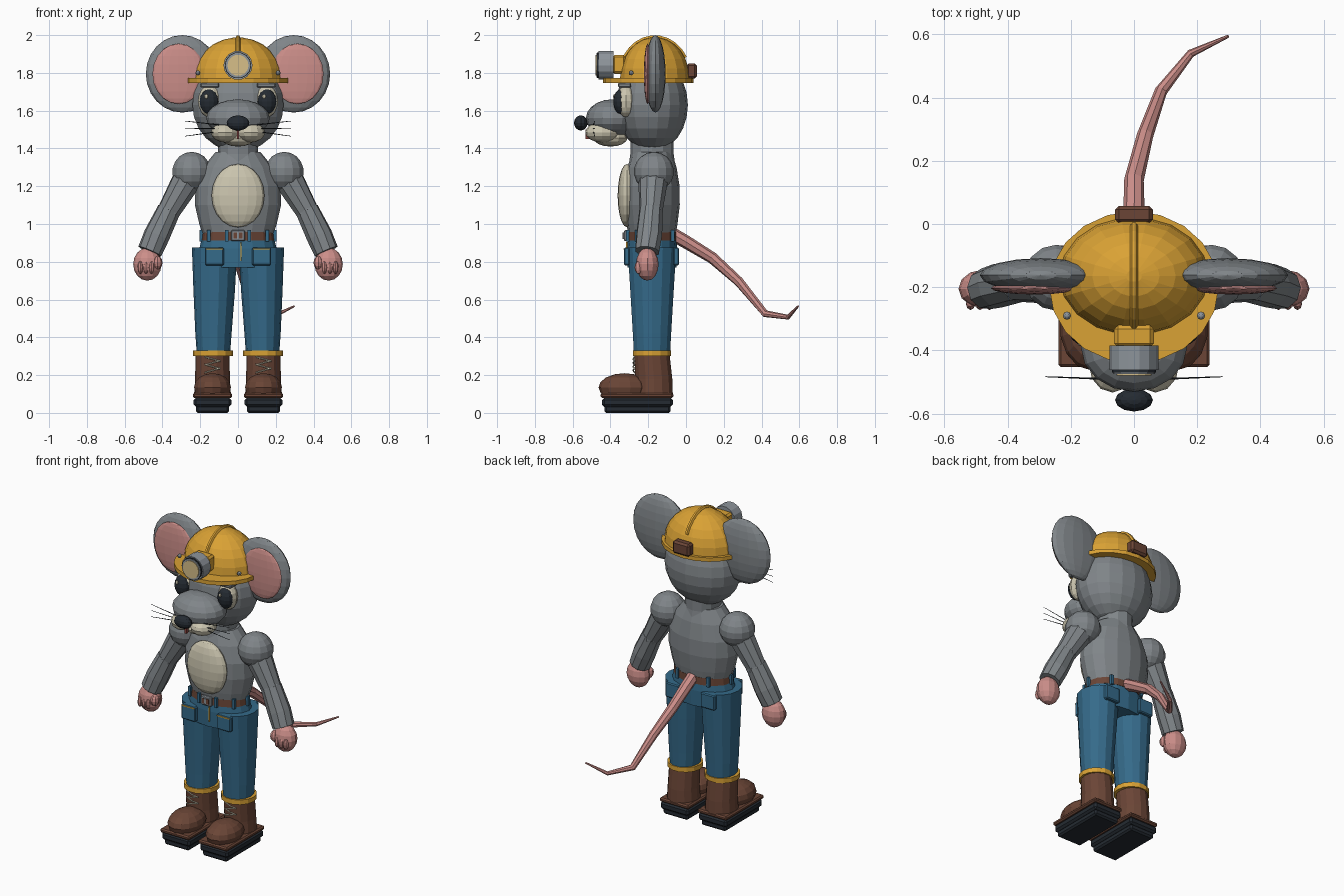
import bpy, bmesh, math
from mathutils import Vector, Matrix

COLORS = {
    "fur grey": (0.215, 0.235, 0.25), "skin pink": (0.60, 0.27, 0.25),
    "cream": (0.60, 0.56, 0.43), "helmet amber": (0.70, 0.36, 0.035),
    "leather brown": (0.145, 0.06, 0.037), "denim blue": (0.035, 0.145, 0.255),
    "rubber black": (0.018, 0.024, 0.032), "steel grey": (0.27, 0.30, 0.33),
    "lens yellow": (0.68, 0.52, 0.25), "mouth red": (0.25, 0.06, 0.05),
}
MATS = {}
for n, c in COLORS.items():
    MATS[n] = bpy.data.materials.new(n)
    MATS[n].diffuse_color = (*c, 1)
FUR, PINK, CREAM, AMBER, BROWN, BLUE, BLACK, STEEL, LENS, RED = COLORS
CY = -0.18  # body centre line in y


def finish(bm, name, mat):
    bmesh.ops.recalc_face_normals(bm, faces=bm.faces)
    me = bpy.data.meshes.new(name)
    bm.to_mesh(me)
    bm.free()
    me.materials.append(MATS[mat])
    ob = bpy.data.objects.new(name, me)
    bpy.context.collection.objects.link(ob)
    return ob


def ball(name, mat, loc, r, seg=14, rings=9):
    bm = bmesh.new()
    bmesh.ops.create_uvsphere(bm, u_segments=seg, v_segments=rings, radius=1,
                              matrix=Matrix.Translation(loc) @ Matrix.Diagonal((*r, 1)))
    return finish(bm, name, mat)


def box(name, mat, loc, size, bevel=0.0, rot=(0, 0, 0)):
    bm = bmesh.new()
    bmesh.ops.create_cube(bm, size=1, matrix=Matrix.Diagonal((*size, 1)))
    if bevel:
        bmesh.ops.bevel(bm, geom=bm.edges[:], offset=bevel, segments=1, affect='EDGES')
    ob = finish(bm, name, mat)
    ob.location, ob.rotation_euler = loc, rot
    return ob


def skin(bm, rings):
    """Bridge vertex loops and cap both ends."""
    loops = [[bm.verts.new(p) for p in ring] for ring in rings]
    n = len(loops[0])
    for a, b in zip(loops, loops[1:]):
        for i in range(n):
            bm.faces.new((a[i], a[(i + 1) % n], b[(i + 1) % n], b[i]))
    bm.faces.new(loops[0])
    bm.faces.new(loops[-1])


def loft(name, mat, sections, n=14):
    """Stack of horizontal ellipses: (x, y, z, rx, ry)."""
    bm = bmesh.new()
    skin(bm, [[(x + rx * math.cos(2 * math.pi * i / n), y + ry * math.sin(2 * math.pi * i / n), z)
               for i in range(n)] for x, y, z, rx, ry in sections])
    return finish(bm, name, mat)


def tube(name, mat, path, n=8):
    """Round sections along a path: (x, y, z, radius)."""
    bm = bmesh.new()
    pts = [Vector(p[:3]) for p in path]
    rings = []
    for k, p in enumerate(pts):
        d = pts[min(k + 1, len(pts) - 1)] - pts[max(k - 1, 0)]
        q = d.to_track_quat('Z', 'Y')
        rings.append([p + q @ Vector((path[k][3] * math.cos(2 * math.pi * i / n),
                                      path[k][3] * math.sin(2 * math.pi * i / n), 0))
                      for i in range(n)])
    skin(bm, rings)
    return finish(bm, name, mat)


# Head and face
ball("head", FUR, (0, CY, 1.63), (0.245, 0.19, 0.247), 18, 12)
ball("muzzle", FUR, (0, -0.39, 1.56), (0.168, 0.14, 0.10), 16, 10)
ball("nose", BLACK, (0, -0.557, 1.535), (0.06, 0.036, 0.04), 12, 8)
ball("chin", CREAM, (0, -0.40, 1.455), (0.09, 0.09, 0.045), 12, 8)
box("mouth", RED, (0, -0.522, 1.475), (0.012, 0.02, 0.05))

# Helmet
dome = [(0, -0.165, 1.75, 0.236, 0.187)]
for k in range(7):
    a = math.radians(k * 14)
    dome.append((0, -0.165, 1.77 + 0.218 * math.sin(a), 0.236 * math.cos(a), 0.187 * math.cos(a)))
loft("helmet_dome", AMBER, dome, 18)
loft("helmet_brim", AMBER, [(0, -0.2, 1.747, 0.268, 0.24), (0, -0.2, 1.772, 0.268, 0.24)], 20)
arc = [math.radians(a) for a in range(20, 151, 13)]
tube("helmet_ridge", AMBER, [(0, -0.165 - 0.185 * math.cos(a), 1.772 + 0.217 * math.sin(a), 0.012)
                             for a in arc], 6)
box("lamp_bracket", AMBER, (0, -0.355, 1.845), (0.125, 0.07, 0.10), 0.012)
for name, mat, r, y0, y1 in (("lamp_housing", STEEL, 0.077, -0.385, -0.462),
                             ("lamp_bezel", BLACK, 0.07, -0.46, -0.470),
                             ("lamp_rim", STEEL, 0.066, -0.465, -0.474),
                             ("lamp_lens", LENS, 0.056, -0.47, -0.479)):
    tube(name, mat, [(0, y0, 1.84, r), (0, y1, 1.84, r)], 14)
box("battery_pack", BROWN, (0, 0.03, 1.81), (0.12, 0.055, 0.08), 0.012)

# Neck, torso, belly
loft("neck", FUR, [(0, CY, 1.30, 0.125, 0.125), (0, CY, 1.37, 0.106, 0.115),
                   (0, CY, 1.45, 0.106, 0.115)], 12)
loft("torso", FUR, [(0, CY, 0.92, 0.178, 0.122), (0, CY, 1.0, 0.205, 0.135),
                    (0, CY, 1.10, 0.228, 0.147), (0, CY, 1.20, 0.225, 0.146),
                    (0, CY, 1.30, 0.185, 0.13), (0, CY, 1.38, 0.12, 0.105)], 16)
ball("belly_patch", CREAM, (0, -0.312, 1.15), (0.14, 0.05, 0.168), 16, 10)

# Trousers and belt
loft("trouser_hips", BLUE, [(0, CY, 0.77, 0.2, 0.13), (0, CY, 0.87, 0.205, 0.133),
                            (0, CY, 0.925, 0.19, 0.128)], 16)
loft("belt", BROWN, [(0, CY, 0.913, 0.193, 0.132), (0, CY, 0.958, 0.188, 0.13)], 16)
box("buckle", STEEL, (0, -0.318, 0.938), (0.074, 0.02, 0.058), 0.005)
box("buckle_inset", BROWN, (0, -0.328, 0.938), (0.046, 0.008, 0.032))
box("buckle_pin", STEEL, (0, -0.331, 0.938), (0.012, 0.008, 0.034))
box("fly_stitch", AMBER, (0.015, -0.313, 0.855), (0.006, 0.008, 0.10))

# Tail
tube("tail", PINK, [(0, -0.07, 0.945, 0.036), (0, 0.0, 0.905, 0.035), (0, 0.14, 0.82, 0.031),
                    (0.035, 0.28, 0.695, 0.026), (0.085, 0.42, 0.525, 0.02),
                    (0.18, 0.54, 0.507, 0.013), (0.298, 0.594, 0.565, 0.005)], 8)

for s, side in ((1, "left"), (-1, "right")):
    # Ears
    ball(f"ear_{side}", FUR, (s * 0.295, -0.162, 1.795), (0.193, 0.054, 0.205), 16, 12)
    ball(f"inner_ear_{side}", PINK, (s * 0.315, -0.203, 1.795), (0.138, 0.02, 0.16), 16, 10)
    # Eyes, brows and cheeks
    ball(f"eye_white_{side}", CREAM, (s * 0.15, -0.317, 1.65), (0.062, 0.05, 0.085), 12, 8)
    ball(f"eye_{side}", BLACK, (s * 0.153, -0.345, 1.648), (0.05, 0.04, 0.066), 12, 8)
    ball(f"eye_glint_{side}", CREAM, (s * 0.153 - 0.015, -0.38, 1.675), (0.01, 0.006, 0.012), 8, 6)
    box(f"brow_{side}", FUR, (s * 0.15, -0.325, 1.735), (0.10, 0.07, 0.026), 0.006)
    ball(f"cheek_{side}", CREAM, (s * 0.068, -0.445, 1.485), (0.075, 0.088, 0.053), 12, 8)
    # Whiskers
    for k, (z0, z1) in enumerate(((1.525, 1.545), (1.505, 1.505), (1.49, 1.465))):
        tube(f"whisker_{side}_{k}", BLACK, [(s * 0.10, -0.49, z0, 0.003),
                                           (s * 0.28, -0.483, z1, 0.0015)], 4)
    # Helmet rivets
    ball(f"rivet_{side}", STEEL, (s * 0.212, -0.29, 1.80), (0.013, 0.013, 0.013), 8, 6)
    # Arms
    ball(f"shoulder_{side}", FUR, (s * 0.245, -0.17, 1.277), (0.105, 0.106, 0.105), 14, 9)
    tube(f"upper_arm_{side}", FUR, [(s * 0.255, -0.172, 1.26, 0.082),
                                    (s * 0.365, -0.185, 1.07, 0.062)], 10)
    ball(f"elbow_{side}", FUR, (s * 0.368, -0.185, 1.065), (0.063, 0.063, 0.063), 10, 7)
    tube(f"forearm_{side}", FUR, [(s * 0.365, -0.185, 1.075, 0.063),
                                  (s * 0.43, -0.195, 0.94, 0.07),
                                  (s * 0.467, -0.205, 0.855, 0.066)], 10)
    # Hands
    ball(f"hand_{side}", PINK, (s * 0.48, -0.205, 0.787), (0.075, 0.06, 0.087), 12, 8)
    for k in range(3):
        ball(f"finger_{side}_{k}", PINK, (s * (0.457 + 0.03 * k), -0.252, 0.77),
             (0.015, 0.02, 0.034), 8, 6)
    ball(f"thumb_{side}", PINK, (s * 0.425, -0.235, 0.795), (0.025, 0.03, 0.036), 8, 6)
    # Trouser legs, pockets, belt loops
    loft(f"trouser_leg_{side}", BLUE, [(s * 0.13, CY, 0.31, 0.088, 0.098),
                                       (s * 0.13, CY, 0.42, 0.096, 0.104),
                                       (s * 0.126, CY, 0.65, 0.11, 0.118),
                                       (s * 0.124, CY, 0.875, 0.12, 0.132)], 14)
    box(f"front_pocket_{side}", BLUE, (s * 0.125, -0.313, 0.828), (0.10, 0.03, 0.094), 0.006)
    box(f"pocket_stitch_{side}", AMBER, (s * 0.125, -0.328, 0.868), (0.09, 0.006, 0.006))
    box(f"back_pocket_{side}", BLUE, (s * 0.125, -0.052, 0.828), (0.10, 0.03, 0.094), 0.006)
    for k, (x, y) in enumerate(((0.06, -0.308), (0.155, -0.262), (0.195, -0.18), (0.11, -0.07))):
        box(f"belt_loop_{side}_{k}", BLUE, (s * x, y, 0.938), (0.018, 0.018, 0.062))
    # Boots
    loft(f"boot_cuff_{side}", AMBER, [(s * 0.132, CY, 0.30, 0.106, 0.104),
                                      (s * 0.132, CY, 0.33, 0.106, 0.104)], 14)
    loft(f"boot_shaft_{side}", BROWN, [(s * 0.135, -0.17, 0.09, 0.098, 0.103),
                                       (s * 0.135, -0.17, 0.18, 0.092, 0.10),
                                       (s * 0.135, CY, 0.305, 0.09, 0.096)], 14)
    ball(f"boot_toe_{side}", BROWN, (s * 0.135, -0.325, 0.135), (0.10, 0.138, 0.075), 14, 8)
    box(f"boot_welt_{side}", BROWN, (s * 0.135, -0.26, 0.092), (0.208, 0.385, 0.026), 0.008)
    box(f"boot_sole_{side}", BLACK, (s * 0.135, -0.257, 0.056), (0.20, 0.375, 0.048), 0.012)
    box(f"boot_tread_{side}", BLACK, (s * 0.135, -0.257, 0.02), (0.175, 0.35, 0.04), 0.01)
    # Laces
    for k in range(4):
        z, t = 0.225 + 0.02 * k, 0.012 * (-1) ** k
        tube(f"lace_{side}_{k}", CREAM, [(s * 0.135 - 0.042, -0.272, z - t, 0.004),
                                         (s * 0.135, -0.28, z, 0.004),
                                         (s * 0.135 + 0.042, -0.272, z + t, 0.004)], 5)
